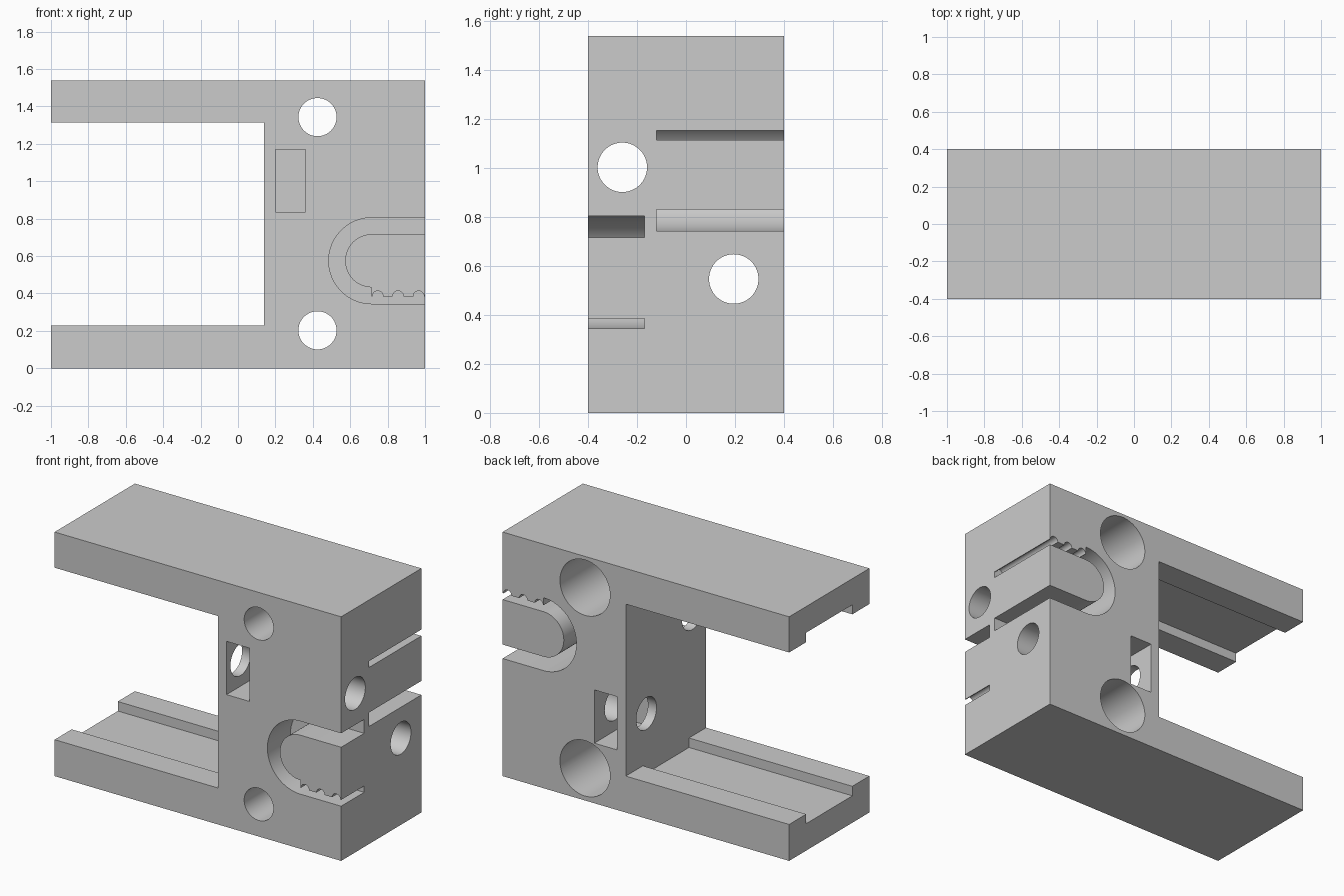
import bpy, bmesh, math
from mathutils import Vector

cube = bpy.data.objects.get("Cube")
if cube:
    bpy.data.objects.remove(cube, do_unlink=True)

grey = bpy.data.materials.new("plain_grey")
grey.use_nodes = True
GREY = (0.6, 0.6, 0.6, 1)
grey.diffuse_color = GREY
grey.node_tree.nodes["Principled BSDF"].inputs["Base Color"].default_value = GREY

W, D, H = 1.0, 0.4, 1.54      # half length, half depth, height
OUT = 0.1                     # how far cutters reach outside the body


def prism(name, outline, axis, start, end):
    """Extrude a 2D outline: (x, z) along y, or (y, z) along x."""
    place = (lambda a, b, t: (a, t, b)) if axis == "y" else (lambda a, b, t: (t, a, b))
    bm = bmesh.new()
    base = bm.faces.new([bm.verts.new(place(a, b, start)) for a, b in outline])
    moved = bmesh.ops.extrude_face_region(bm, geom=[base])["geom"]
    bmesh.ops.translate(bm, verts=[v for v in moved if isinstance(v, bmesh.types.BMVert)],
                        vec=Vector(place(0, 0, end - start)))
    bmesh.ops.recalc_face_normals(bm, faces=bm.faces)
    mesh = bpy.data.meshes.new(name)
    bm.to_mesh(mesh)
    bm.free()
    mesh.materials.append(grey)
    obj = bpy.data.objects.new(name, mesh)
    bpy.context.collection.objects.link(obj)
    return obj


def rect(a0, a1, b0, b1):
    return [(a0, b0), (a1, b0), (a1, b1), (a0, b1)]


def arc(ca, cb, r, deg0, deg1, steps):
    angles = [math.radians(deg0 + (deg1 - deg0) * i / steps) for i in range(steps + 1)]
    return [(ca + r * math.cos(t), cb + r * math.sin(t)) for t in angles]


def circle(ca, cb, r):
    return arc(ca, cb, r, 0, 360, 64)[:-1]


def cut(outline, axis, start, end):
    cutter = prism("cutter", outline, axis, start, end)
    cutter.hide_render = True
    mod = body.modifiers.new("cut", "BOOLEAN")
    mod.operation = "DIFFERENCE"
    mod.solver = "EXACT"
    mod.object = cutter
    bpy.ops.object.modifier_apply(modifier=mod.name)
    bpy.data.objects.remove(cutter, do_unlink=True)


# C-shaped body: solid block with two arms
WALL, LOW, HIGH = 0.14, 0.23, 1.315
body = prism("bracket_body",
             [(-W, 0), (W, 0), (W, H), (-W, H), (-W, HIGH), (WALL, HIGH), (WALL, LOW), (-W, LOW)],
             "y", -D, D)
bpy.ops.object.select_all(action="DESELECT")
body.select_set(True)
bpy.context.view_layer.objects.active = body

# Shallow channels along the inside of both arms
GROOVE = 0.06
for z0, z1 in ((LOW - GROOVE, LOW + OUT), (HIGH - OUT, HIGH + GROOVE)):
    cut(rect(-0.23, 0.23, z0, z1), "x", -W - OUT, WALL)

# Bolt holes with counterbores from the back
for z in (0.203, 1.343):
    cut(circle(0.425, z, 0.102), "y", -D - OUT, D + OUT)
    cut(circle(0.425, z, 0.175), "y", -0.05, D + OUT)

# Lengthwise holes, each with a nut pocket from the near face
for y, z, side in ((-0.26, 1.003, -1), (0.195, 0.547, 1)):
    cut(circle(y, z, 0.101), "x", WALL - OUT, W + OUT)
    pocket = rect(0.2, 0.36, z - 0.168, z + 0.168)
    cut(pocket, "y", *sorted((y - side * 0.165, side * (D + OUT))))

# U-shaped belt slots with a toothed limb
CX, R_OUT, R_IN, GAP = 0.715, 0.23, 0.142, 0.04
END = W + OUT


def teeth(z):
    """Toothed edge running from outside the body towards the bend."""
    points = [(END, z)]
    for x in (0.966, 0.856, 0.747):
        points += arc(x, z, 0.029, 0, 180, 10)
    return points + [(CX, z)]


# Front slot: teeth on the inner edge of the lower limb
cz = 0.575
front_slot = ([(END, cz + R_OUT)] + arc(CX, cz, R_OUT, 90, 270, 40) + [(END, cz - R_OUT)]
              + teeth(cz - R_OUT + GAP) + arc(CX, cz, R_IN, 270, 90, 40) + [(END, cz + R_IN)])
cut(front_slot, "y", -D - OUT, -0.17)

# Back slot: teeth on the outer edge of the upper limb
cz = 0.972
back_slot = (teeth(cz + R_IN + GAP) + arc(CX, cz, R_OUT, 90, 270, 40) + [(END, cz - R_OUT)]
             + [(END, cz - R_IN)] + arc(CX, cz, R_IN, 270, 90, 40) + [(END, cz + R_IN)])
cut(back_slot, "y", -0.12, D + OUT)

bpy.ops.object.shade_smooth_by_angle(angle=math.radians(30))
